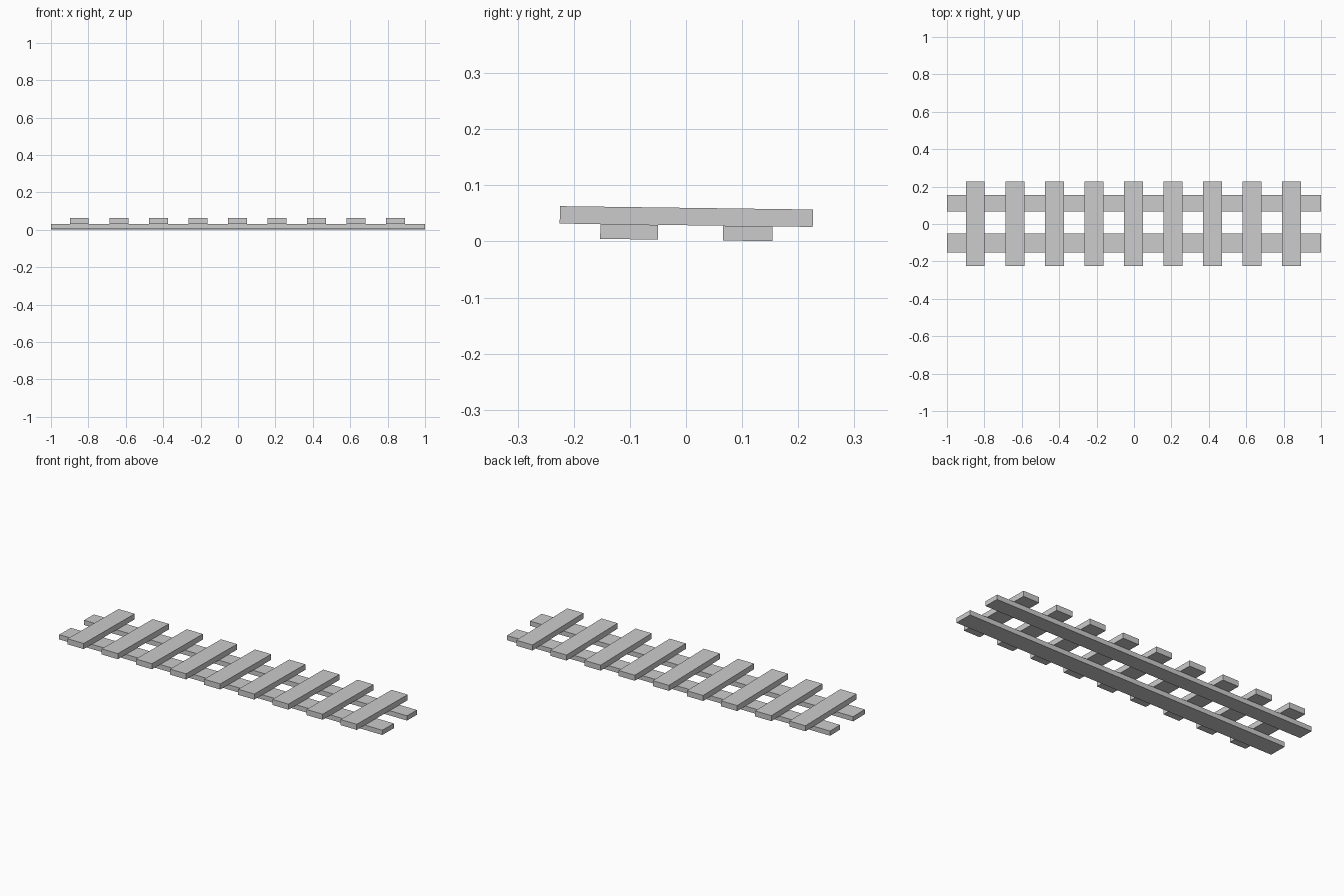
import bpy
from mathutils import Matrix

if "Cube" in bpy.data.objects:
    bpy.data.objects.remove(bpy.data.objects["Cube"])

TILT = Matrix.Rotation(-0.0133, 4, 'X')  # the whole track leans slightly to the back


def plank(name, x, y, z):
    """Box spanning the given (min, max) ranges, leaned with the track."""
    bpy.ops.mesh.primitive_cube_add(size=1)
    ob = bpy.context.object
    ob.name = name
    size = [b - a for a, b in (x, y, z)]
    centre = [(a + b) / 2 for a, b in (x, y, z)]
    ob.data.transform(TILT @ Matrix.Translation(centre) @ Matrix.Diagonal((*size, 1)))
    return ob


# Two long bearers underneath, the front one wider
plank("front_bearer", (-1, 1), (-0.153, -0.05), (0.0025, 0.0288))
plank("back_bearer", (-1, 1), (0.066, 0.154), (0.0025, 0.0288))

# Nine cross slats on top
for i in range(9):
    cx = -0.848 + i * 0.2113
    plank(f"cross_slat_{i + 1}", (cx - 0.05, cx + 0.05), (-0.2255, 0.2255), (0.0288, 0.0598))
